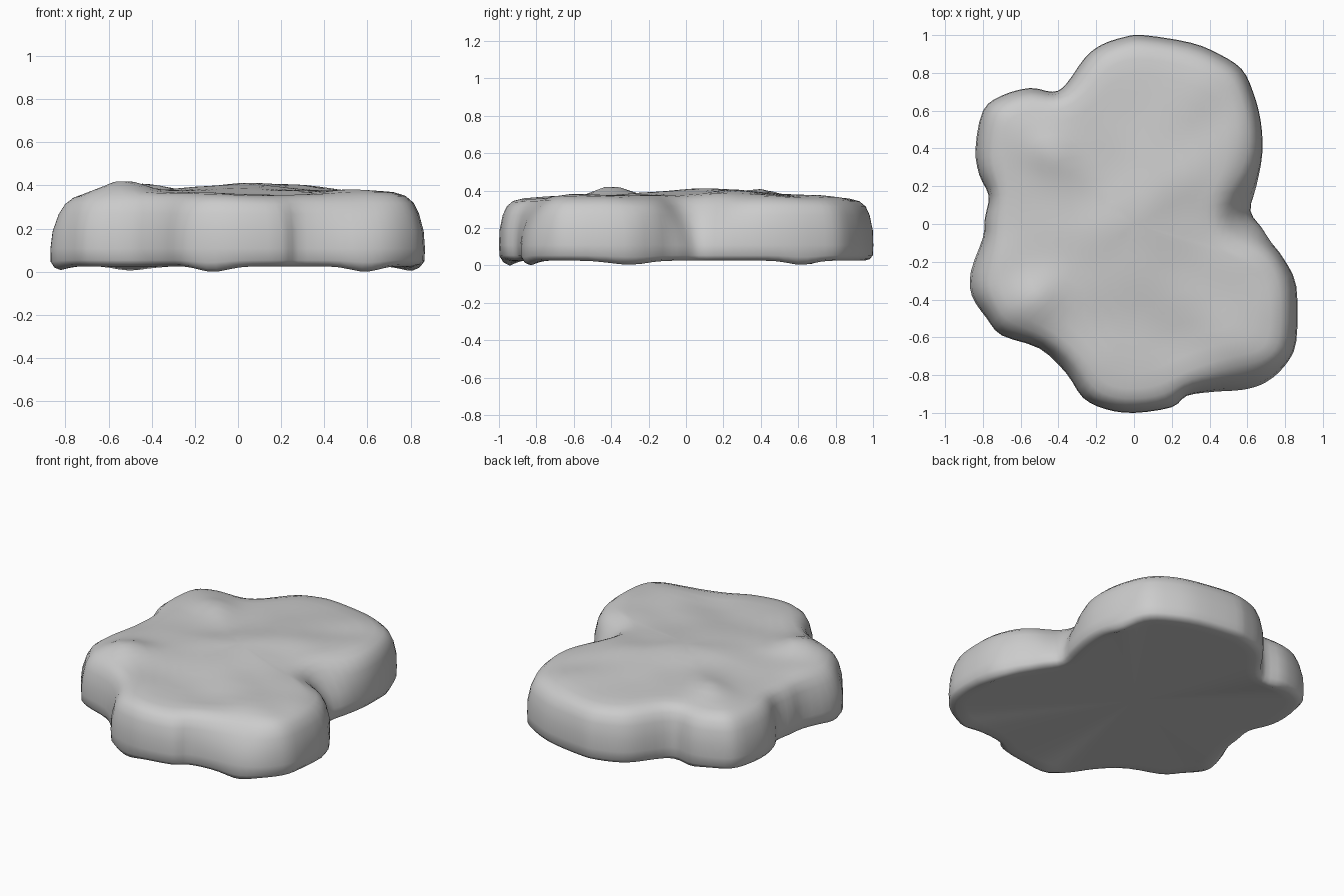
import bpy, bmesh, math
from mathutils import Vector, noise

if "Cube" in bpy.data.objects:
    bpy.data.objects.remove(bpy.data.objects["Cube"])

# Footprint of the stone slab, clockwise from the back
OUTLINE = [(0.05, 1.0), (0.3, .96), (.45, .9), (.57, .82), (.63, .7), (.67, .55), (.68, .38),
           (.65, .2), (.62, .07), (.68, -.02), (.73, -.1), (.79, -.18), (.86, -.33), (.86, -.62),
           (.80, -.75), (.7, -.84), (.58, -.88), (.42, -.89), (.28, -.91), (.2, -.97), (0, -1),
           (-.15, -.98), (-.27, -.92), (-.36, -.79), (-.5, -.66), (-.7, -.59), (-.78, -.5),
           (-.86, -.38), (-.865, -.25), (-.8, -.07), (-.79, .03), (-.77, .15), (-.82, .26),
           (-.84, .4), (-.8, .6), (-.7, .68), (-.55, .72), (-.43, .7), (-.36, .74),
           (-.26, .88), (-.17, .95), (-.05, .99)]
# Soft bumps on top: x, y, radius, height
BUMPS = [(-.53, -.41, .13, .057), (-.43, .38, .13, .035), (0, .05, .35, .03), (.3, .3, .25, .018),
         (.1, -.6, .25, -.012), (-.2, .15, .12, -.012), (.55, -.45, .2, .01)]
# Places where the wall leans in more: x, y, radius, extra inset
LEAN = [(.62, .05, .12, .15), (.6, -.88, .2, .07), (-.86, -.3, .2, .04), (-.4, -.7, .13, .03),
        (.86, -.45, .2, .02), (-.84, .4, .2, .02)]
# Low points of the underside rim: x, y, radius, depth
DIPS = [(.74, -.32, .13, -.045), (-.12, -.95, .1, -.03), (.6, -.87, .1, -.025),
        (-.8, -.32, .1, -.03), (.62, .62, .1, -.025), (-.5, .7, .1, -.02)]


def field(items, p):
    return sum(h * math.exp(-((p.x - x) ** 2 + (p.y - y) ** 2) / (r * r)) for x, y, r, h in items)


def top_field(p):
    return field(BUMPS, p) + .012 * noise.noise(Vector((p.x * 4, p.y * 4, 3.3)))


def spline(pts, steps):
    out, n = [], len(pts)
    for i in range(n):
        a, b, c, d = (Vector(pts[(i + k) % n]) for k in (-1, 0, 1, 2))
        for s in range(steps):
            t = s / steps
            out.append(.5 * (2 * b + (c - a) * t + (2 * a - 5 * b + 4 * c - d) * t * t
                             + (3 * b - a - 3 * c + d) * t ** 3))
    return out


def smooth(vals, times):
    for _ in range(times):
        n = len(vals)
        vals = [(vals[i - 1] + vals[i] * 2 + vals[(i + 1) % n]) / 4 for i in range(n)]
    return vals


base = spline(OUTLINE, 3)
N = len(base)
tangents = [base[(i + 1) % N] - base[i - 1] for i in range(N)]
inward = [v.normalized() for v in smooth([Vector((t.y, -t.x)).normalized() for t in tangents], 4)]
lean = smooth([field(LEAN, p) for p in base], 4)

bm = bmesh.new()
rings = []

# Underside, rounded rim and side wall: inset, z, lean share, smoothing, dip share, bump share
for inset, z, share, times, low, high in [
        (.10, .038, .1, 4, 0, 0), (.045, .037, 0, 2, 1, 0), (.018, .045, 0, 1, .8, 0),
        (.003, .065, 0, 0, .4, 0), (.0, .12, .05, 0, 0, 0), (.003, .2, .25, 0, 0, 0),
        (.018, .28, .6, 1, 0, .2), (.038, .328, .85, 2, 0, .5), (.07, .358, 1, 4, 0, .8),
        (.12, .374, 1.1, 8, 0, 1)]:
    ring = smooth([p + v * (inset + e * share) for p, v, e in zip(base, inward, lean)], times)
    rings.append([bm.verts.new((p.x, p.y, z + low * field(DIPS, q) + high * top_field(p)))
                  for p, q in zip(ring, base)])

# Gently uneven top
rim = ring
for k in (.9, .8, .7, .6, .5, .4, .3, .2, .1):
    rings.append([bm.verts.new((p.x * k, p.y * k, .378 + .01 * (1 - k) + top_field(p * k)))
                  for p in rim])

for a, b in zip(rings, rings[1:]):
    for i in range(N):
        j = (i + 1) % N
        bm.faces.new((a[i], a[j], b[j], b[i]))


# Close the middle of the top and the flat underside
def cap(loop, z):
    centre = bm.verts.new((0, 0, z))
    for i in range(N):
        bm.faces.new((loop[i], loop[(i + 1) % N], centre))


cap(rings[-1], .388 + top_field(Vector((0, 0))))
cap(rings[0], .038)
bmesh.ops.recalc_face_normals(bm, faces=bm.faces)

# Rest the stone on the ground
lowest = min(v.co.z for v in bm.verts)
for v in bm.verts:
    v.co.z -= lowest

mesh = bpy.data.meshes.new("stone_slab")
bm.to_mesh(mesh)
bm.free()
slab = bpy.data.objects.new("stone_slab", mesh)
bpy.context.collection.objects.link(slab)
bpy.context.view_layer.objects.active = slab
slab.select_set(True)
bpy.ops.object.shade_smooth()
